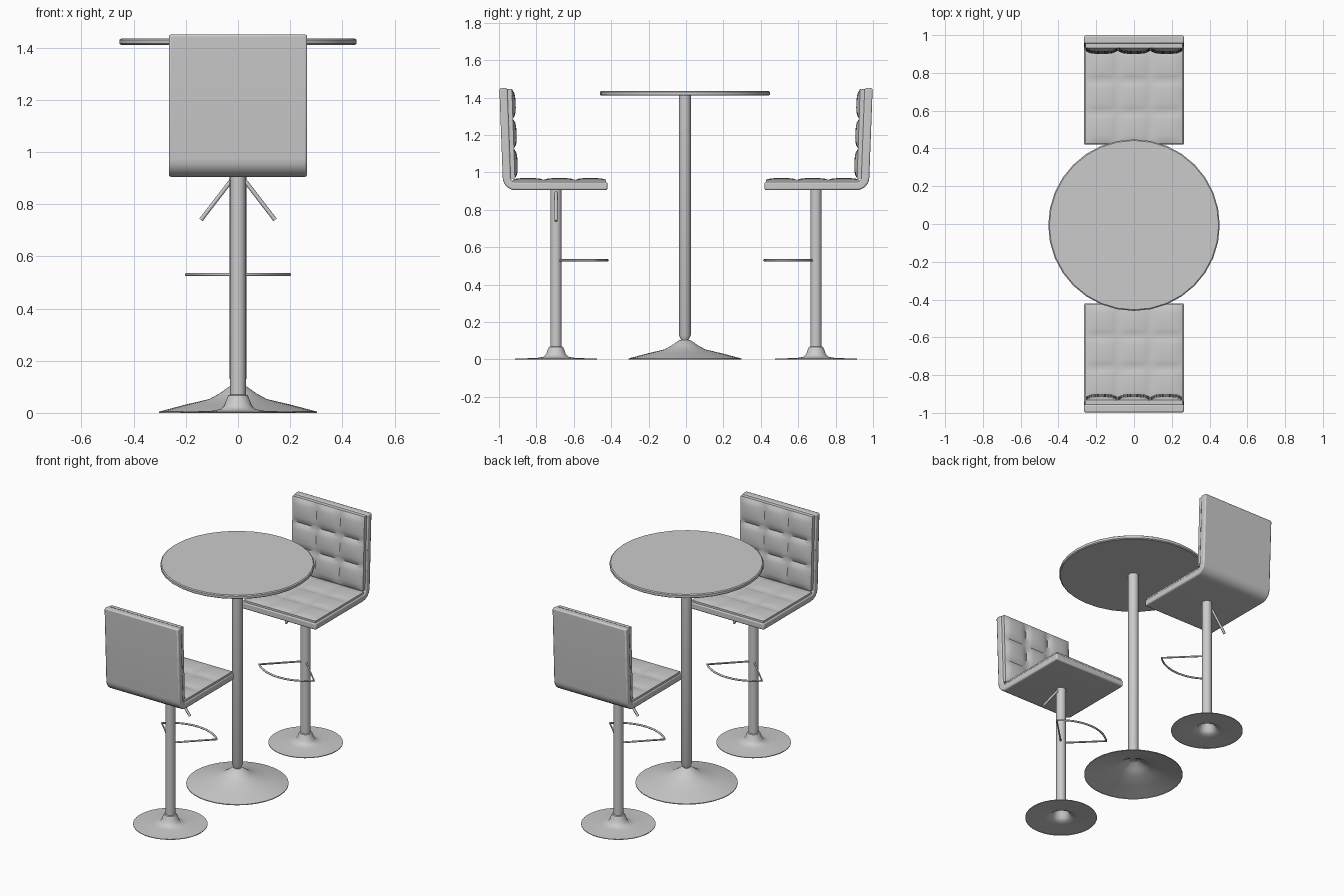
import bpy, bmesh, math
from mathutils import Matrix, Vector

if "Cube" in bpy.data.objects:
    bpy.data.objects.remove(bpy.data.objects["Cube"])


def finish(name, bm, matrix, angle=35):
    bmesh.ops.recalc_face_normals(bm, faces=bm.faces)
    me = bpy.data.meshes.new(name)
    bm.to_mesh(me)
    bm.free()
    ob = bpy.data.objects.new(name, me)
    bpy.context.collection.objects.link(ob)
    ob.matrix_world = matrix
    bpy.ops.object.select_all(action='DESELECT')
    ob.select_set(True)
    bpy.context.view_layer.objects.active = ob
    bpy.ops.object.shade_smooth_by_angle(angle=math.radians(angle))
    return ob


def lathe(name, profile, matrix, n=32):
    """Turn an (r, z) profile about the z axis."""
    bm = bmesh.new()
    vs = [bm.verts.new((r, 0, z)) for r, z in profile]
    es = [bm.edges.new(p) for p in zip(vs, vs[1:])]
    bmesh.ops.spin(bm, geom=vs + es, cent=(0, 0, 0), axis=(0, 0, 1),
                   angle=math.tau, steps=n, use_duplicate=False)
    bmesh.ops.remove_doubles(bm, verts=bm.verts, dist=1e-5)
    return finish(name, bm, matrix)


def tube(name, pts, r, matrix, cyclic=False):
    cu = bpy.data.curves.new(name, 'CURVE')
    cu.dimensions = '3D'
    cu.bevel_depth, cu.bevel_resolution, cu.use_fill_caps = r, 2, True
    sp = cu.splines.new('POLY')
    sp.points.add(len(pts) - 1)
    for p, co in zip(sp.points, pts):
        p.co = (*co, 1)
    sp.use_cyclic_u = cyclic
    ob = bpy.data.objects.new(name, cu)
    bpy.context.collection.objects.link(ob)
    ob.matrix_world = matrix


def pad(name, place, height, groove, matrix, cells=3, sub=8):
    """Tufted cushion: place(u, v, h) maps the unit square and height to space."""
    n = cells * sub
    t = [0] + [i / n for i in range(n + 1)] + [1]
    last = len(t) - 1
    bm = bmesh.new()
    grid = []
    for j, v in enumerate(t):
        row = []
        for i, u in enumerate(t):
            puff = abs(math.sin(math.pi * cells * u) * math.sin(math.pi * cells * v)) ** 0.4
            h = height - groove * (1 - puff)
            if i in (0, last) or j in (0, last):
                h = 0
            row.append(bm.verts.new(place(u, v, h)))
        grid.append(row)
    for j in range(last):
        for i in range(last):
            bm.faces.new((grid[j][i], grid[j][i + 1], grid[j + 1][i + 1], grid[j + 1][i]))
    bmesh.ops.remove_doubles(bm, verts=bm.verts, dist=1e-6)
    return finish(name, bm, matrix, 50)


def shell(name, matrix):
    """L-shaped seat and back board, extruded across x."""
    def bend(cy, cz, r):
        return [(cy + r * math.sin(a), cz - r * math.cos(a))
                for a in (math.radians(d) for d in range(0, 91, 15))]
    outer = [(-0.275, 0.905)] + bend(0.217, 0.973, 0.068) + [(0.303, 1.45)]
    inner = [(-0.275, 0.948)] + bend(0.217, 0.973, 0.025) + [(0.26, 1.45)]
    bm = bmesh.new()
    f = bm.faces.new([bm.verts.new((-0.265, y, z)) for y, z in outer + inner[::-1]])
    ext = bmesh.ops.extrude_face_region(bm, geom=[f])
    bmesh.ops.translate(bm, vec=(0.53, 0, 0),
                        verts=[g for g in ext['geom'] if isinstance(g, bmesh.types.BMVert)])
    ob = finish(name, bm, matrix)
    b = ob.modifiers.new('soft edges', 'BEVEL')
    b.width, b.segments = 0.008, 2


def stool(prefix, m):
    lathe(prefix + '_base', [(0.22, 0), (0.22, 0.004), (0.1, 0.008), (0.067, 0.014),
                             (0.053, 0.027), (0.045, 0.05), (0.037, 0.067), (0.03, 0.07)], m)
    lathe(prefix + '_column', [(0.03, 0.06), (0.03, 0.906)], m)
    shell(prefix + '_shell', m)
    pad(prefix + '_seat_cushion',
        lambda u, v, h: (0.258 * (2 * u - 1), -0.268 + 0.5 * v, 0.943 + h), 0.027, 0.01, m)
    pad(prefix + '_back_cushion',
        lambda u, v, h: (0.258 * (2 * u - 1), 0.247 + 0.016 * v - h, 0.968 + 0.477 * v),
        0.045, 0.018, m)
    # fan-shaped footrest: two straight spokes and a front arc
    arc = [(0.28 * math.sin(a), -0.277 * math.cos(a), 0.53)
           for a in (math.radians(d) for d in range(-45, 46, 6))]
    tube(prefix + '_footrest', [(-0.015, -0.015, 0.53)] + arc + [(0.015, -0.015, 0.53)],
         0.006, m, True)
    # height lever
    tube(prefix + '_lever', [(-0.015, 0, 0.905), (-0.142, 0, 0.74)], 0.008, m)


# table
T = Matrix.Translation((0, -0.006, 0))
lathe('table_base', [(0.302, 0), (0.302, 0.005), (0.2, 0.032), (0.11, 0.053), (0.07, 0.075),
                     (0.035, 0.1), (0.02, 0.105)], T)
lathe('table_column', [(0, 0.1), (0.018, 0.1), (0.032, 0.13), (0.032, 1.412)], T)
lathe('table_top', [(0, 1.41), (0.448, 1.41), (0.454, 1.415), (0.454, 1.43),
                    (0.448, 1.435), (0, 1.435)], T)

# two stools facing the table
P = Matrix.Translation((0, 0.695, 0))
stool('rear_stool', P)
stool('front_stool', Matrix.Rotation(math.pi, 4, 'Z') @ P)
